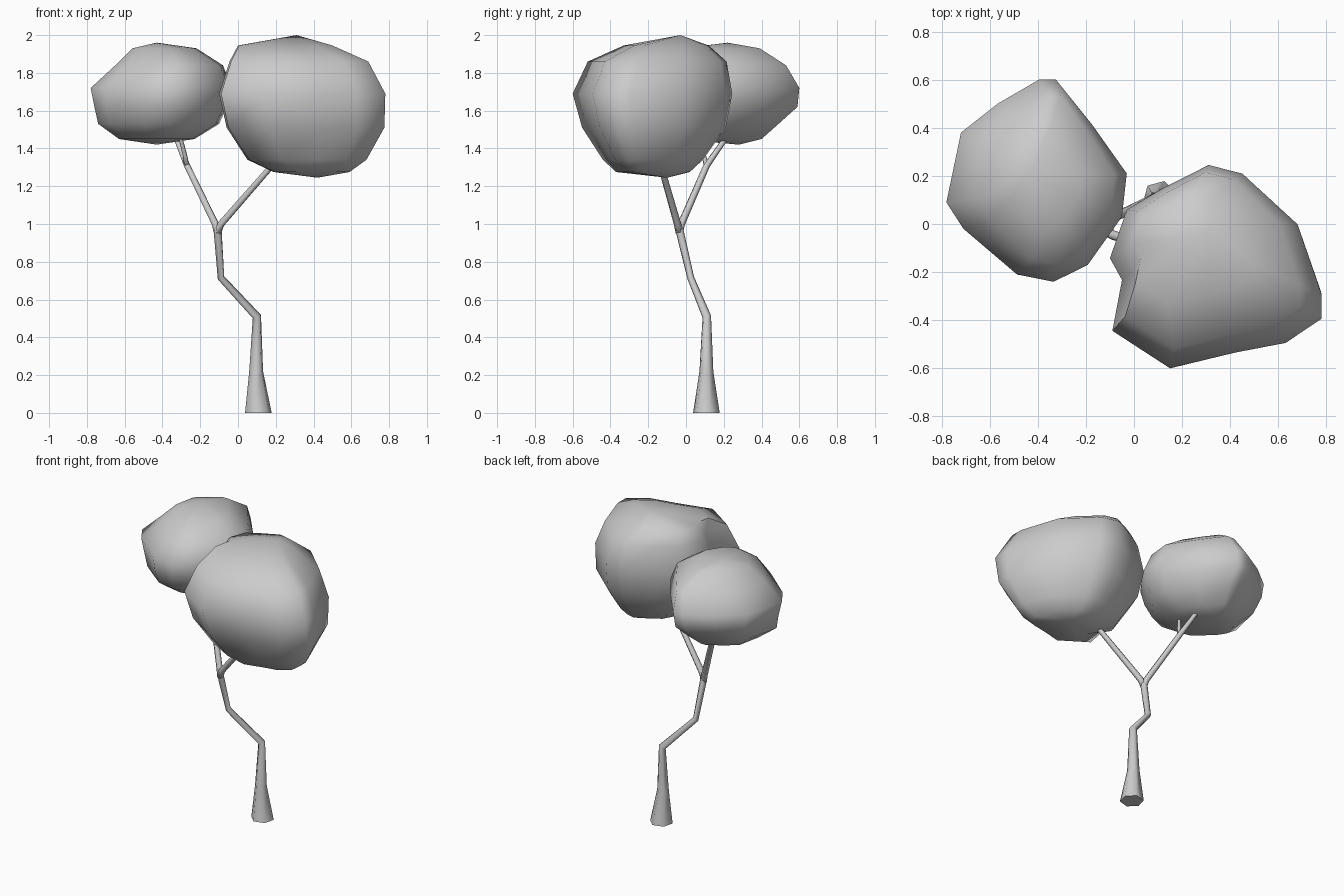
import bpy, bmesh, math
from mathutils import Vector

if "Cube" in bpy.data.objects:
    bpy.data.objects.remove(bpy.data.objects["Cube"])


def finish(name, bm, angle):
    bmesh.ops.recalc_face_normals(bm, faces=bm.faces)
    me = bpy.data.meshes.new(name)
    bm.to_mesh(me)
    bm.free()
    ob = bpy.data.objects.new(name, me)
    bpy.context.collection.objects.link(ob)
    bpy.ops.object.select_all(action='DESELECT')
    ob.select_set(True)
    bpy.context.view_layer.objects.active = ob
    bpy.ops.object.shade_smooth_by_angle(angle=math.radians(angle))


def loft(bm, rings):
    n = len(rings[0])
    for a, b in zip(rings, rings[1:]):
        for i in range(n):
            j = (i + 1) % n
            bm.faces.new((a[i], a[j], b[j], b[i]))


def tube(name, path, sides=6):
    """Tapered limb along (x, y, z, radius) points."""
    bm = bmesh.new()
    pts = [Vector(p[:3]) for p in path]
    rings = []
    for i, p in enumerate(path):
        t = (pts[min(i + 1, len(pts) - 1)] - pts[max(i - 1, 0)]).normalized()
        if i == 0:
            t = Vector((0, 0, 1))
        u = (Vector((1, 0, 0)) - t * t.x).normalized()
        v = t.cross(u)
        angs = [math.tau * (k + 0.25) / sides for k in range(sides)]
        rings.append([bm.verts.new(pts[i] + p[3] * (u * math.cos(a) + v * math.sin(a)))
                      for a in angs])
    loft(bm, rings)
    bm.faces.new(rings[0])
    bm.faces.new(rings[-1])
    finish(name, bm, 75)


def foliage(name, outline, levels, bottom, top):
    """Outline fitted into a (z, xmin, xmax, ymin, ymax) box at each level."""
    bm = bmesh.new()
    xs, ys = zip(*outline)
    x0, x1, y0, y1 = min(xs), max(xs), min(ys), max(ys)
    rings = []
    for z, a, b, c, d in levels:
        rings.append([bm.verts.new((a + (x - x0) / (x1 - x0) * (b - a),
                                    c + (y - y0) / (y1 - y0) * (d - c), z))
                      for x, y in outline])
    loft(bm, rings)
    for co, ring in ((bottom, rings[0]), (top, rings[-1])):
        tip = bm.verts.new(co)
        for i in range(len(ring)):
            bm.faces.new((ring[i], ring[(i + 1) % len(ring)], tip))
    finish(name, bm, 60)


# Bent trunk, flared at the foot
tube("trunk", [(0.108, 0.108, 0, 0.073), (0.096, 0.108, 0.22, 0.038),
               (0.1, 0.11, 0.51, 0.024), (-0.09, 0.025, 0.715, 0.019),
               (-0.108, -0.035, 0.97, 0.022)])

# Fork branches and twig
tube("right_branch", [(-0.108, -0.035, 0.95, 0.02), (-0.09, -0.045, 1.0, 0.02),
                      (0.155, -0.125, 1.28, 0.017), (0.25, -0.16, 1.4, 0.013)])
tube("left_branch", [(-0.108, -0.035, 0.95, 0.02), (-0.12, -0.025, 1.0, 0.02),
                     (-0.27, 0.11, 1.31, 0.018), (-0.33, 0.215, 1.46, 0.014),
                     (-0.36, 0.25, 1.52, 0.012)])
tube("twig", [(-0.27, 0.11, 1.3, 0.014), (-0.28, 0.095, 1.36, 0.012),
              (-0.31, 0.06, 1.48, 0.01)])

# Left crown
foliage("left_foliage",
        [(-0.78, 0.09), (-0.71, -0.02), (-0.49, -0.21), (-0.34, -0.24), (-0.2, -0.17),
         (-0.06, 0.03), (-0.04, 0.21), (-0.18, 0.41), (-0.33, 0.6), (-0.4, 0.6),
         (-0.57, 0.5), (-0.72, 0.38)],
        [(1.45, -0.63, -0.23, -0.05, 0.4), (1.53, -0.74, -0.1, -0.17, 0.49),
         (1.62, -0.76, -0.06, -0.22, 0.59), (1.72, -0.78, -0.03, -0.24, 0.6),
         (1.84, -0.65, -0.08, -0.17, 0.53), (1.93, -0.56, -0.22, -0.02, 0.39)],
        (-0.43, 0.28, 1.42), (-0.43, 0.22, 1.96))

# Right crown
foliage("right_foliage",
        [(-0.09, -0.44), (0.15, -0.595), (0.42, -0.53), (0.63, -0.49), (0.78, -0.39),
         (0.78, -0.29), (0.68, 0), (0.45, 0.21), (0.31, 0.245), (0.12, 0.15),
         (-0.03, 0.06), (-0.1, -0.14), (-0.05, -0.23)],
        [(1.275, 0.19, 0.59, -0.37, 0.02), (1.34, 0.05, 0.68, -0.44, 0.09),
         (1.51, -0.06, 0.775, -0.55, 0.21), (1.69, -0.1, 0.78, -0.6, 0.245),
         (1.86, -0.045, 0.69, -0.52, 0.215), (1.945, 0.0, 0.5, -0.33, 0.12)],
        (0.42, -0.1, 1.245), (0.31, -0.03, 2.0))
